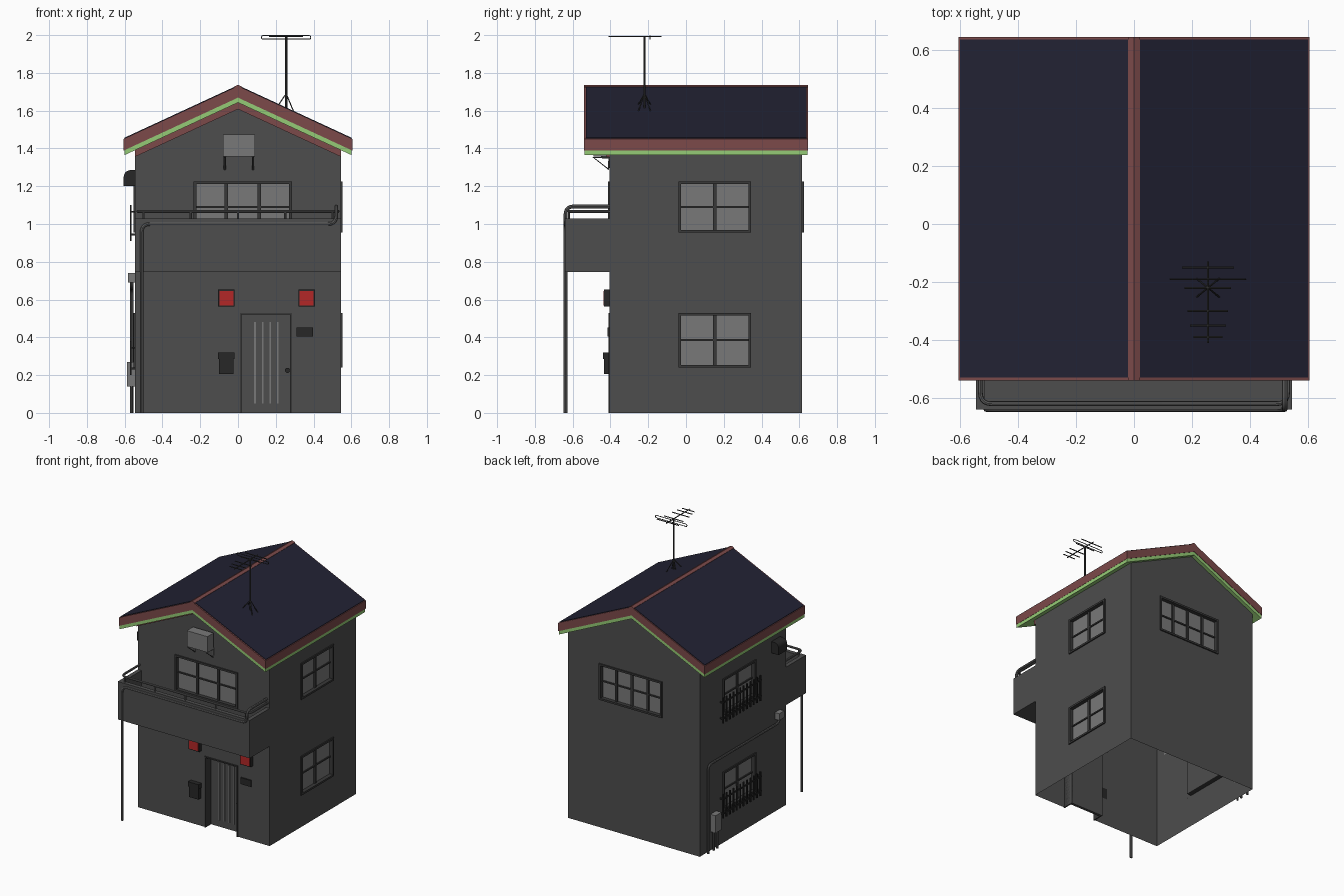
import bpy, bmesh, math
from mathutils import Vector

if "Cube" in bpy.data.objects:
    bpy.data.objects.remove(bpy.data.objects["Cube"], do_unlink=True)


def material(name, r, g, b):
    m = bpy.data.materials.new(name)
    m.use_nodes = True
    m.diffuse_color = (r, g, b, 1)
    m.node_tree.nodes["Principled BSDF"].inputs["Base Color"].default_value = (r, g, b, 1)
    return m


WALL = material("wall grey", .075, .075, .075)
FRAME = material("frame dark grey", .04, .04, .04)
BLACK = material("near black", .02, .02, .02)
GLASS = material("pale grey", .19, .19, .19)
PIPE = material("pipe grey", .11, .11, .11)
MAROON = material("roof trim maroon", .2, .068, .068)
GREEN = material("fascia green", .3, .6, .18)
NAVY = material("roof navy", .016, .016, .034)
RED = material("lamp red", .45, .02, .02)

# House dimensions
HX, FRONT, BACK = .545, -.405, .615
SLOPE = .28 / .605


def add_object(name, bm, mat):
    bmesh.ops.recalc_face_normals(bm, faces=bm.faces)
    me = bpy.data.meshes.new(name)
    bm.to_mesh(me)
    bm.free()
    me.materials.append(mat)
    ob = bpy.data.objects.new(name, me)
    bpy.context.collection.objects.link(ob)
    return ob


def boxes(name, mat, pairs):
    """One object made of boxes, each given by two opposite corners."""
    bm = bmesh.new()
    for a, b in pairs:
        a, b = Vector(a), Vector(b)
        vs = bmesh.ops.create_cube(bm, size=1)["verts"]
        for v in vs:
            v.co = Vector(v.co[i] * abs(b[i] - a[i]) + (a[i] + b[i]) / 2 for i in range(3))
    return add_object(name, bm, mat)


def extrude_y(name, mat, profile, y0, y1):
    """Solid from an x-z profile drawn out along y."""
    bm = bmesh.new()
    face = bm.faces.new([bm.verts.new((x, y0, z)) for x, z in profile])
    new = bmesh.ops.extrude_face_region(bm, geom=[face])["geom"]
    bmesh.ops.translate(bm, vec=(0, y1 - y0, 0), verts=[g for g in new if isinstance(g, bmesh.types.BMVert)])
    return add_object(name, bm, mat)


def chevron(name, mat, apex, thick, half, y0, y1):
    top = [(-half, apex - half * SLOPE), (0, apex), (half, apex - half * SLOPE)]
    return extrude_y(name, mat, top + [(x, z - thick) for x, z in reversed(top)], y0, y1)


def pipe(name, mat, paths, radius, bend=0, sides=2):
    """Round tubes along point paths, with rounded corners."""
    cu = bpy.data.curves.new(name, "CURVE")
    cu.dimensions = "3D"
    cu.bevel_depth, cu.bevel_resolution, cu.use_fill_caps = radius, sides, True
    for path in paths:
        p = [Vector(q) for q in path]
        pts = [p[0]]
        for a, b, c in zip(p, p[1:], p[2:]):
            s, e = b + (a - b).normalized() * bend, b + (c - b).normalized() * bend
            for t in ([0, .2, .4, .6, .8, 1] if bend else [0]):
                pts.append(s * (1 - t) ** 2 + b * 2 * t * (1 - t) + e * t * t)
        pts.append(p[-1])
        sp = cu.splines.new("POLY")
        sp.points.add(len(pts) - 1)
        for sp_pt, q in zip(sp.points, pts):
            sp_pt.co = (*q, 1)
    tmp = bpy.data.objects.new(name + "_path", cu)
    bpy.context.collection.objects.link(tmp)
    me = bpy.data.meshes.new_from_object(tmp.evaluated_get(bpy.context.evaluated_depsgraph_get()))
    bpy.data.objects.remove(tmp, do_unlink=True)
    me.materials.clear()
    me.materials.append(mat)
    ob = bpy.data.objects.new(name, me)
    bpy.context.collection.objects.link(ob)
    bpy.ops.object.select_all(action="DESELECT")
    ob.select_set(True)
    bpy.context.view_layer.objects.active = ob
    bpy.ops.object.shade_smooth_by_angle()
    return ob


def on_wall(side, u, d, z):
    """Point at u along a wall, d out of it."""
    return {"front": (u, FRONT - d, z), "back": (u, BACK + d, z),
            "right": (HX + d, u, z), "left": (-HX - d, u, z)}[side]


# Walls: a gabled block, cut for windows and door, open underneath
eave = 1.645 - HX * SLOPE
house = extrude_y("house_walls", WALL, [(-HX, 0), (HX, 0), (HX, eave), (0, 1.645), (-HX, eave)], FRONT, BACK)
windows = [("front", -.235, .285, .955, 1.225, 3), ("back", -.235, .285, .955, 1.225, 4)]
for side in ("right", "left"):
    windows += [(side, -.04, .345, .955, 1.225, 2), (side, -.04, .345, .24, .53, 2)]
holes = [(on_wall(s, u0, -.035, z0), on_wall(s, u1, .1, z1)) for s, u0, u1, z0, z1, n in windows]
holes.append(((.01, FRONT - .1, -.1), (.285, FRONT + .08, .53)))
cutter = boxes("opening_cutter", WALL, holes)
cutter.hide_render = True
cut = house.modifiers.new("openings", "BOOLEAN")
cut.operation, cut.object, cut.solver = "DIFFERENCE", cutter, "EXACT"
bpy.context.view_layer.update()
house.data = bpy.data.meshes.new_from_object(house.evaluated_get(bpy.context.evaluated_depsgraph_get()))
house.modifiers.clear()
bpy.data.objects.remove(cutter, do_unlink=True)
bm = bmesh.new()
bm.from_mesh(house.data)
bmesh.ops.delete(bm, geom=[f for f in bm.faces if f.calc_center_median().z < .001], context="FACES")
bm.to_mesh(house.data)
bm.free()

# Windows: frame, bars and panes
for i, (s, u0, u1, z0, z1, n) in enumerate(windows):
    def slab(a, b, c, d, low, high):
        return on_wall(s, a, low, c), on_wall(s, b, high, d)
    w, mid = .014, (z0 + z1) / 2
    parts = [slab(u0, u0 + w, z0, z1, -.03, .009), slab(u1 - w, u1, z0, z1, -.03, .009),
             slab(u0, u1, z0, z0 + w, -.03, .009), slab(u0, u1, z1 - w, z1, -.03, .009),
             slab(u0, u1, mid - .005, mid + .005, -.03, -.012)]
    for k in range(1, n):
        u = u0 + (u1 - u0) * k / n
        parts.append(slab(u - .009, u + .009, z0, z1, -.03, -.01))
    boxes(f"{s}_window_frame_{i}", FRAME, parts)
    boxes(f"{s}_window_pane_{i}", GLASS, [slab(u0, u1, z0, z1, -.03, -.02)])

# Roof layers
chevron("roof_slab", MAROON, 1.731, .062, .605, -.54, .645)
chevron("roof_fascia", GREEN, 1.669, .026, .602, -.537, .642)
chevron("ridge_cap", MAROON, 1.737, .01, .02, -.54, .645)
chevron("front_gable_trim", MAROON, 1.645, .037, HX, FRONT - .015, FRONT)
for name, sx in (("right_roof_panel", 1), ("left_roof_panel", -1)):
    line = [(sx * x, 1.731 - x * SLOPE) for x in (.02, .601)]
    extrude_y(name, NAVY, line + [(x, z + .004) for x, z in reversed(line)], -.53, .637)

# Balcony with rail
boxes("balcony", WALL, [((-HX, -.64, .745), (HX, FRONT, .8)), ((-HX, -.64, .8), (HX, -.61, 1.028)),
                        ((-HX, -.61, .8), (-HX + .03, FRONT, 1.028)), ((HX - .03, -.61, .8), (HX, FRONT, 1.028))])
rx, ry = HX - .015, -.62
posts = [[(x, ry, 1.02), (x, ry, 1.065)] for x in (-.5, -.25, 0, .25, .5)]
pipe("balcony_rail", PIPE, [[(-rx, FRONT, 1.067), (-rx, ry, 1.067), (rx, ry, 1.067), (rx, FRONT, 1.067)]], .008, .04)
pipe("balcony_rail_posts", PIPE, posts, .006)

# Drainpipe from the wall, along the balcony and down
pipe("front_drainpipe", PIPE, [[(.52, FRONT, 1.093), (.52, -.638, 1.093), (.52, -.638, 1),
                                (-.51, -.638, 1), (-.51, -.638, 0)]], .01, .045)

# Door set back in the entrance
dy = FRONT + .08
boxes("door", WALL, [((.01, dy - .02, 0), (.285, dy, .53))])
boxes("door_frame", FRAME, [((.01, FRONT - .006, 0), (.019, dy, .53)), ((.276, FRONT - .006, 0), (.285, dy, .53)),
                            ((.01, FRONT - .006, .521), (.285, dy, .53))])
boxes("door_slats", GLASS, [((x - .004, dy - .026, .05), (x + .004, dy - .018, .48)) for x in (.09, .13, .17, .21)])
pipe("door_knob", BLACK, [[(.262, dy - .02, .225), (.262, dy - .05, .225)]], .014, 0, 3)

# Wall lamps, name plate and letterbox
for side, x in (("left", .32), ("right", -.105)):
    boxes(side + "_lamp_case", BLACK, [((x, FRONT - .028, .562), (x + .087, FRONT, .652))])
    boxes(side + "_lamp_face", RED, [((x + .006, FRONT - .031, .568), (x + .081, FRONT - .027, .646))])
boxes("name_plate", BLACK, [((.31, FRONT - .01, .405), (.397, FRONT, .453))])
boxes("letterbox", BLACK, [((-.1, FRONT - .028, .205), (-.024, FRONT, .285)),
                           ((-.106, FRONT - .034, .285), (-.018, FRONT, .32))])

# Gable unit on brackets
boxes("gable_unit", GLASS, [((-.08, FRONT - .085, 1.357), (.09, FRONT - .012, 1.475))])
pipe("gable_unit_brackets", PIPE, [[(x, FRONT, 1.352), (x, FRONT - .085, 1.352), (x, FRONT - .005, 1.29),
                                    (x, FRONT, 1.36)] for x in (-.07, .08)], .006)

# Window guards on the side wall
for name, z0, z1 in (("upper_window_guard", .91, 1.1), ("lower_window_guard", .2, .38)):
    gx, n = -HX - .022, 12
    bars = [((gx - .004, y - .005, z0), (gx + .004, y + .005, z1))
            for y in (-.07 + .44 * k / (n - 1) for k in range(n))]
    bars += [((gx - .004, -.08, z), (gx + .004, .38, z + .01)) for z in (z0 + .03, z1 - .04)]
    bars += [((gx, y, z), (-HX, y + .008, z + .01)) for y in (-.08, .37) for z in (z0 + .03, z1 - .04)]
    boxes(name, BLACK, bars)

# Range hood with a rounded outer top edge
arc = [(-HX - .025 - .035 * math.sin(a), 1.25 + .035 * math.cos(a)) for a in (k * math.pi / 12 for k in range(7))]
extrude_y("range_hood", BLACK, [(-HX, 1.2), (-HX, 1.285)] + arc + [(-HX - .06, 1.2)], -.33, -.23)

# Utility boxes and pipes on the side wall
px = -HX - .018
boxes("junction_box", GLASS, [((-.582, -.33, .69), (-HX, -.27, .74))])
pipe("side_pipe", PIPE, [[(px, -.3, .7), (px, -.3, .66), (px, .54, .66), (px, .54, 0)]], .009, .04)
boxes("meter_box", GLASS, [((-.588, .42, .14), (-HX, .49, .27))])
pipe("meter_pipes", PIPE, [[(px, y, 0), (px, y, .15)] for y in (.435, .475)], .008)

# Roof aerial: mast, tripod, boom and rods
ax, ay, az = .255, -.22, 1.993
pipe("aerial_mast", FRAME, [[(ax, ay, 1.61), (ax, ay, az)]], .006)
legs = []
for k in range(4):
    a = math.pi / 4 + k * math.pi / 2
    x = ax + .055 * math.cos(a)
    legs.append([(ax, ay, 1.69), (x, ay + .045 * math.sin(a), 1.733 - x * SLOPE)])
pipe("aerial_legs", FRAME, legs, .003)
rods = [[(ax, -.41, az), (ax, -.13, az)]]
rods += [[(ax - h, y, az), (ax + h, y, az)] for y, h in ((-.39, .05), (-.35, .062), (-.3, .07), (-.22, .08), (-.15, .09))]
pipe("aerial_rods", FRAME, rods, .0035)
pipe("aerial_loop", FRAME, [[(ax, -.19, az + .004), (ax + .13, -.19, az + .004), (ax + .13, -.19, az - .014),
                             (ax - .13, -.19, az - .014), (ax - .13, -.19, az + .004), (ax, -.19, az + .004)]], .0025, .008)
